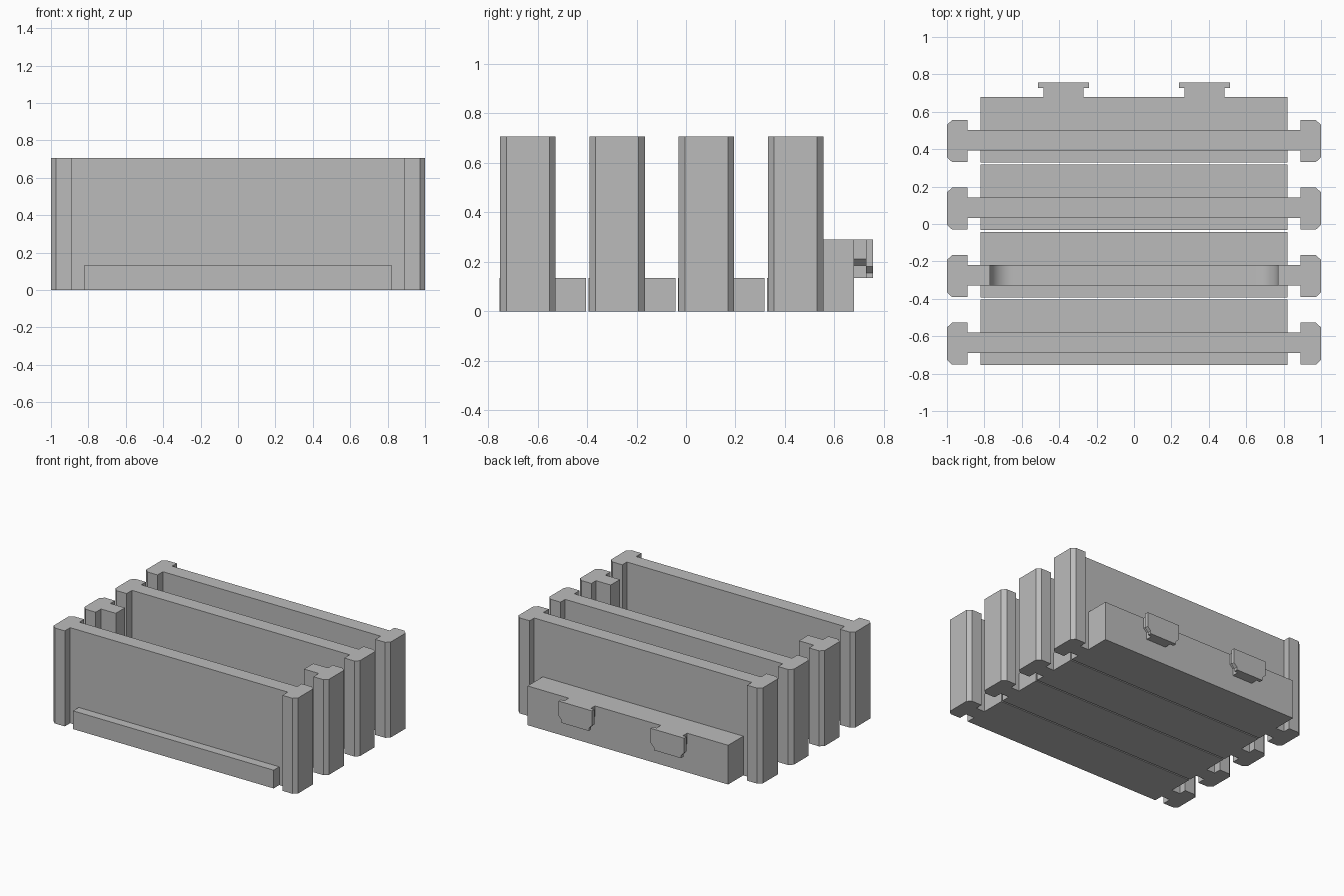
import bpy, bmesh, math

if "Cube" in bpy.data.objects:
    bpy.data.objects.remove(bpy.data.objects["Cube"])

grey = bpy.data.materials.new("plain grey")
grey.diffuse_color = (0.5, 0.5, 0.5, 1)
grey.use_nodes = True
grey.node_tree.nodes["Principled BSDF"].inputs["Base Color"].default_value = grey.diffuse_color

H = 0.706          # wall height
LIP = 0.135        # low base height
STEP = 0.361       # spacing between units
Y0 = -0.755        # front of the first unit


def prism(name, points, lo, hi, axis):
    """Extrude an outline: axis 'z' takes (x, y) points, axis 'y' takes (x, z)."""
    bm = bmesh.new()
    place = (lambda a, b: (a, b, lo)) if axis == 'z' else (lambda a, b: (a, lo, b))
    face = bm.faces.new([bm.verts.new(place(a, b)) for a, b in points])
    new = bmesh.ops.extrude_face_region(bm, geom=[face])['geom']
    d = hi - lo
    bmesh.ops.translate(bm, verts=[v for v in new if isinstance(v, bmesh.types.BMVert)],
                        vec=(0, 0, d) if axis == 'z' else (0, d, 0))
    bmesh.ops.recalc_face_normals(bm, faces=bm.faces)
    mesh = bpy.data.meshes.new(name)
    bm.to_mesh(mesh)
    bm.free()
    mesh.materials.append(grey)
    ob = bpy.data.objects.new(name, mesh)
    bpy.context.collection.objects.link(ob)
    return ob


def box(name, x, y0, y1, z):
    return prism(name, [(-x, y0), (x, y0), (x, y1), (-x, y1)], 0, z, 'z')


def mirrored(half):
    """Complete an outline from its right half."""
    return half + [(-x, v) for x, v in reversed(half)]


# Panel outline from above: thin web with chamfered end posts
panel_half = [(0.89, 0.066), (0.89, 0.003), (0.972, 0.003), (1.0, 0.028),
              (1.0, 0.202), (0.972, 0.228), (0.89, 0.228), (0.89, 0.174)]

for i in range(4):
    y = Y0 + i * STEP
    last = i == 3
    panel = prism("panel", [(x, y + v) for x, v in mirrored(panel_half)], 0, H, 'z')
    box("front_lip", 0.82, y, y + 0.066, LIP)
    box("back_block" if last else "back_lip", 0.82, y + 0.174, y + 0.351,
        0.29 if last else LIP)

    # Wide opening with rounded lower corners in the second panel
    if i == 1:
        r, w, floor = 0.12, 0.77, 0.25
        half = [(w - r + r * math.sin(a), floor + r - r * math.cos(a))
                for a in [k * math.pi / 20 for k in range(11)]] + [(w, H + 0.1)]
        cutter = prism("opening_cutter", mirrored(half), y + 0.03, y + 0.21, 'y')
        cutter.hide_render = True
        cutter.hide_viewport = True
        cut = panel.modifiers.new("opening", 'BOOLEAN')
        cut.object = cutter
        cut.solver = 'EXACT'
        bpy.context.view_layer.objects.active = panel
        panel.select_set(True)
        bpy.ops.object.modifier_apply(modifier="opening")
        bpy.ops.object.shade_smooth_by_angle(angle=math.radians(30))
        bpy.data.objects.remove(cutter)

# Two T-shaped hooks on the back block
back = Y0 + 3 * STEP + 0.351
for cx in (-0.377, 0.377):
    for name, w, z, a, b in (("hook_stem", 0.108, 0.185, back - 0.01, back + 0.049),
                             ("hook_cap", 0.137, 0.155, back + 0.049, back + 0.077)):
        half = [(w - 0.026, LIP), (w - 0.026, z), (w, z + 0.026), (w, 0.29)]
        prism(name, [(cx + x, v) for x, v in mirrored(half)], a, b, 'y')
